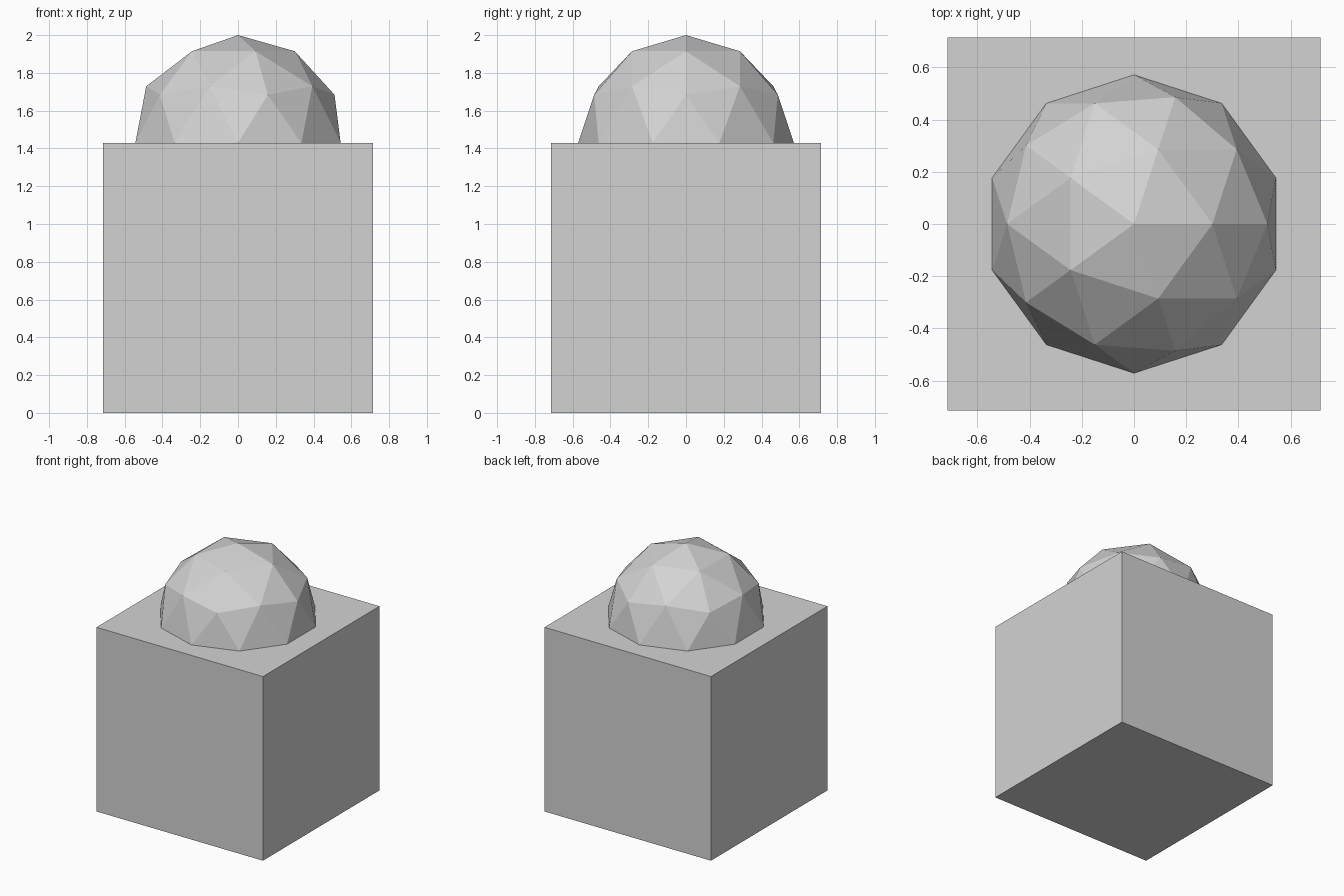
import bpy

if "Cube" in bpy.data.objects:
    bpy.data.objects.remove(bpy.data.objects["Cube"])

SIDE = 2 / 1.4        # cube edge length
RADIUS = 0.4 * SIDE   # dome radius

# Single plain grey for the whole model
grey = bpy.data.materials.new("light grey")
grey.diffuse_color = (0.65, 0.65, 0.65, 1)
grey.use_nodes = True
grey.node_tree.nodes["Principled BSDF"].inputs["Base Color"].default_value = grey.diffuse_color


def finish(name):
    obj = bpy.context.object
    obj.name = name
    obj.data.materials.append(grey)
    return obj


# Cube standing on the ground
bpy.ops.mesh.primitive_cube_add(size=SIDE, location=(0, 0, SIDE / 2))
finish("base_block")

# Faceted ball, half sunk into the top of the block
bpy.ops.mesh.primitive_ico_sphere_add(subdivisions=2, radius=RADIUS, location=(0, 0, SIDE))
finish("faceted_dome")
